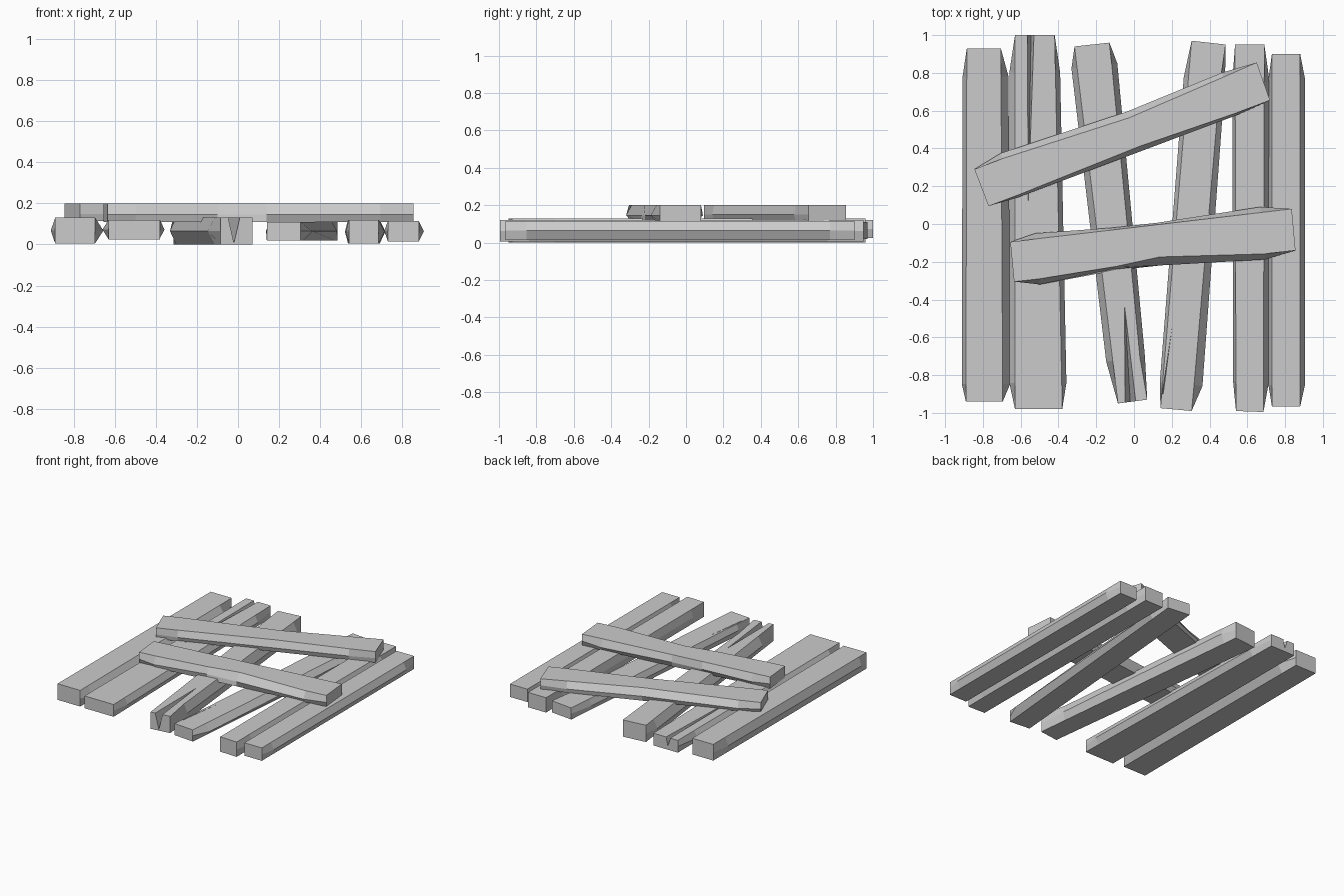
import bpy
import bmesh
from mathutils import Vector

if "Cube" in bpy.data.objects:
    bpy.data.objects.remove(bpy.data.objects["Cube"])

# Single flat colour
wood = bpy.data.materials.new("grey_wood")
wood.use_nodes = True
wood.diffuse_color = (0.6, 0.6, 0.6, 1)
wood.node_tree.nodes["Principled BSDF"].inputs["Base Color"].default_value = (0.6, 0.6, 0.6, 1)


def make_object(name, bm):
    bmesh.ops.recalc_face_normals(bm, faces=bm.faces[:])
    mesh = bpy.data.meshes.new(name)
    bm.to_mesh(mesh)
    bm.free()
    mesh.materials.append(wood)
    obj = bpy.data.objects.new(name, mesh)
    bpy.context.collection.objects.link(obj)
    return obj


def plank(name, start, end, low, high, stations, ridge=0.5):
    """Six-sided beam with square ends; start and end are (left, right) corners.
    Each station is (t, left bulge, right bulge, left inset, right inset)."""
    sl, sr = (Vector(p) for p in start)
    el, er = (Vector(p) for p in end)
    mid = low + (high - low) * ridge
    bm = bmesh.new()
    rings = []
    for t, bl, br, il, ir in [(0, 0, 0, 0, 0)] + stations + [(1, 0, 0, 0, 0)]:
        left, right = sl.lerp(el, t), sr.lerp(er, t)
        out = (left - right).normalized()
        section = [(left, low), (left + out * bl, mid), (left - out * il, high),
                   (right + out * ir, high), (right - out * br, mid), (right, low)]
        rings.append([bm.verts.new((p.x, p.y, z)) for p, z in section])
    for a, b in zip(rings, rings[1:]):
        for i in range(6):
            j = (i + 1) % 6
            bm.faces.new((a[i], a[j], b[j], b[i]))
    bm.faces.new(rings[0])
    bm.faces.new(rings[-1])
    return make_object(name, bm)


def crack(obj, tip, left, right, bottom):
    """Cut a tapering V-shaped split into the end of a plank."""
    bm = bmesh.new()
    v = [bm.verts.new(p) for p in (tip, left, right, bottom)]
    for skip in range(4):
        bm.faces.new([v[i] for i in range(4) if i != skip])
    cutter = make_object("crack_cutter", bm)
    cutter.hide_render = True
    mod = obj.modifiers.new("crack", 'BOOLEAN')
    mod.operation, mod.solver, mod.object = 'DIFFERENCE', 'EXACT', cutter
    bpy.context.view_layer.objects.active = obj
    bpy.ops.object.modifier_apply(modifier=mod.name)
    bpy.data.objects.remove(cutter)


def ends(left, right, a=0.05, b=0.92):
    return [(a, left, right, 0, 0), (b, left, right, 0, 0)]


# Upright boards, from right to left of the model
plank("board_1", ((-.89, -.94), (-.695, -.94)), ((-.885, .93), (-.705, .93)),
      .005, .13, ends(.022, .04))
board_2 = plank("board_2", ((-.63, -.98), (-.38, -.98)), ((-.63, 1), (-.42, 1)),
                .025, .12, ends(.03, .025, .07, .9))
board_3 = plank("board_3", ((-.085, -.95), (.07, -.93)), ((-.315, .94), (-.13, .96)),
                0, .13, [(.12, .035, .012, 0, .015), (.94, .03, .03, 0, 0)])
board_4 = plank("board_4", ((.14, -.975), (.305, -.99)), ((.305, .97), (.485, .95)),
                .02, .11, [(.07, .015, .045, 0, 0), (.9, .025, .015, 0, .01)])
plank("board_5", ((.54, -.99), (.685, -.995)), ((.535, .95), (.69, .95)),
      .005, .12, ends(.015, .028, .08, .9))
plank("board_6", ((.73, -.965), (.88, -.965)), ((.73, .9), (.88, .9)),
      .015, .115, ends(.018, .025, .06, .93))

# Splits in the board ends
crack(board_2, (-.56, .1, .121), (-.568, 1.01, .13), (-.527, 1.01, .13), (-.545, 1.01, .05))
crack(board_3, (-.05, -.43, .131), (-.05, -.97, .14), (.015, -.97, .14), (-.018, -.97, 0))
crack(board_4, (.205, -.52, .111), (.148, -.9, .12), (.156, -.9, .12), (.152, -.9, .09))

# Cross planks lying on top
plank("rear_cross_plank", ((-.845, .29), (-.77, .095)), ((.65, .855), (.72, .655)),
      .115, .2, [(.1, .03, .012, 0, 0), (.54, .0, .012, .035, .015), (.88, .015, .012, .01, .0)], .4)
plank("front_cross_plank", ((-.655, -.095), (-.635, -.305)), ((.835, .08), (.855, -.14)),
      .11, .2, [(.09, .03, .03, 0, 0), (.36, .012, -.01, 0, .02),
                (.52, .01, .0, 0, .045), (.89, .03, .03, 0, 0)], .4)
